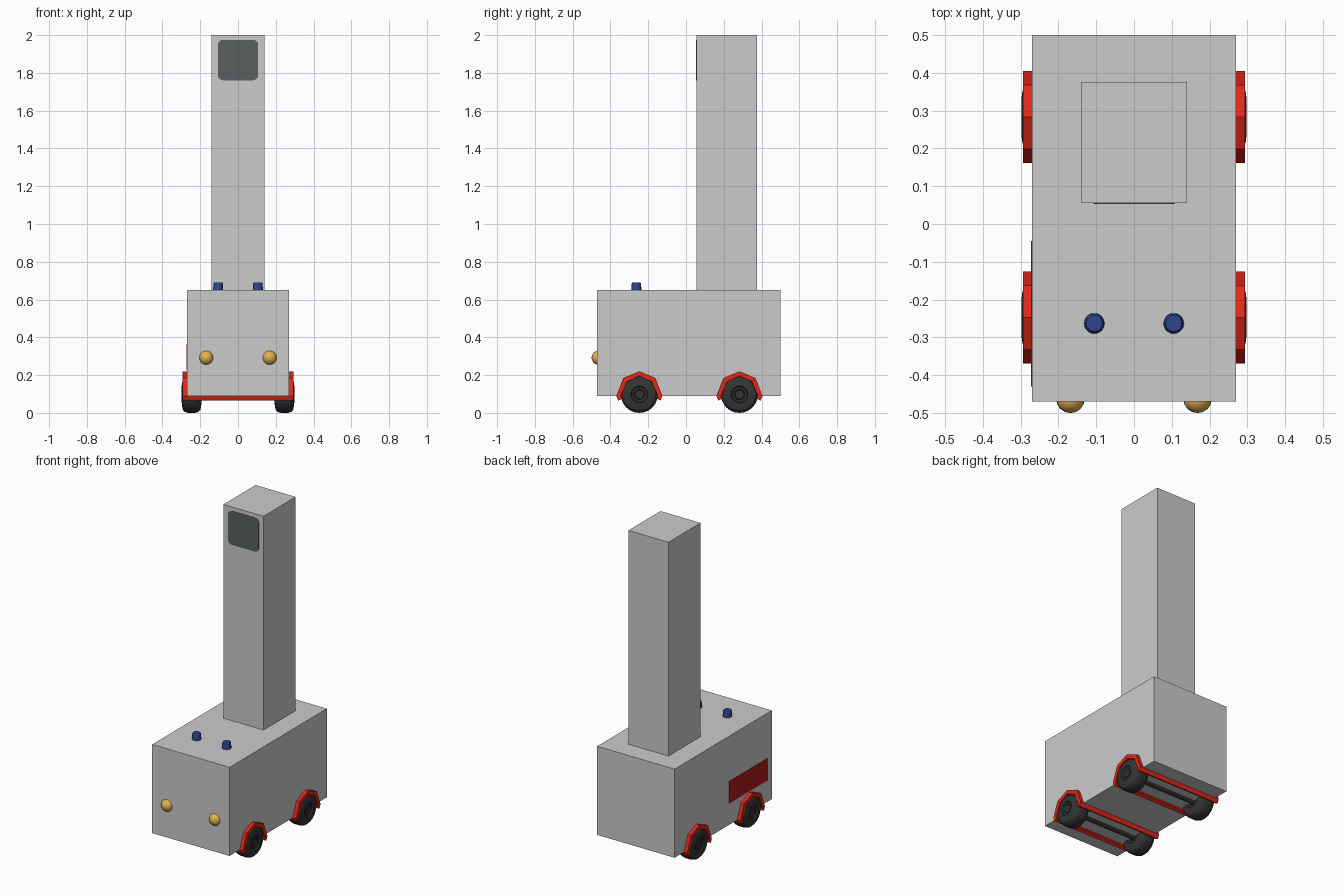
import bpy, bmesh, math
from mathutils import Matrix

if "Cube" in bpy.data.objects:
    bpy.data.objects.remove(bpy.data.objects["Cube"])


def material(name, rgb):
    m = bpy.data.materials.new(name)
    m.diffuse_color = (*rgb, 1)
    m.use_nodes = True
    m.node_tree.nodes["Principled BSDF"].inputs["Base Color"].default_value = m.diffuse_color
    return m


RED = material("red", (0.75, 0.02, 0.01))
DARK_RED = material("panel_red", (0.45, 0.01, 0.01))
BLACK = material("rubber", (0.035, 0.035, 0.035))
GOLD = material("amber", (0.75, 0.45, 0.08))
BLUE = material("blue", (0.03, 0.06, 0.28))
GLASS = material("screen_grey", (0.10, 0.12, 0.115))


def finish(name, bm, mat=None, smooth=None):
    bmesh.ops.recalc_face_normals(bm, faces=bm.faces)
    me = bpy.data.meshes.new(name)
    bm.to_mesh(me)
    bm.free()
    ob = bpy.data.objects.new(name, me)
    bpy.context.collection.objects.link(ob)
    if mat:
        me.materials.append(mat)
    if smooth:
        bpy.ops.object.select_all(action='DESELECT')
        ob.select_set(True)
        bpy.context.view_layer.objects.active = ob
        bpy.ops.object.shade_smooth_by_angle(angle=math.radians(smooth))
    return ob


def box(name, lo, hi, mat=None):
    bm = bmesh.new()
    bmesh.ops.create_cube(bm, size=1)
    for v in bm.verts:
        v.co = [(a + b) / 2 + c * (b - a) for a, b, c in zip(lo, hi, v.co)]
    return finish(name, bm, mat)


def extrude(name, points, vec, mat):
    bm = bmesh.new()
    face = bm.faces.new([bm.verts.new(p) for p in points])
    res = bmesh.ops.extrude_face_region(bm, geom=[face], use_keep_orig=True)
    verts = [e for e in res["geom"] if isinstance(e, bmesh.types.BMVert)]
    bmesh.ops.translate(bm, verts=verts, vec=vec)
    return finish(name, bm, mat)


def lathe(name, profile, loc, mat, axis='Z', steps=24, smooth=30):
    """Spin (radius, height) points around the given axis."""
    bm = bmesh.new()
    vs = [bm.verts.new((r, 0, h)) for r, h in profile]
    edges = [bm.edges.new(p) for p in zip(vs, vs[1:])]
    bmesh.ops.spin(bm, geom=vs + edges, cent=(0, 0, 0), axis=(0, 0, 1),
                   angle=math.tau, steps=steps, use_duplicate=False)
    bmesh.ops.remove_doubles(bm, verts=bm.verts, dist=1e-5)
    rot = Matrix.Rotation(math.pi / 2, 4, 'Y') if axis == 'X' else Matrix()
    bm.transform(Matrix.Translation(loc) @ rot)
    return finish(name, bm, mat, smooth)


# Body and tower
box("body", (-0.27, -0.47, 0.09), (0.27, 0.50, 0.65))
box("tower", (-0.14, 0.055, 0.65), (0.14, 0.375, 2.0))

# Rounded screen on the tower front
r, hw, hh, zc = 0.027, 0.107, 0.107, 1.868
outline = []
for i, (sx, sz) in enumerate([(1, 1), (-1, 1), (-1, -1), (1, -1)]):
    for k in range(6):
        a = math.pi / 2 * (i + k / 5)
        outline.append((sx * (hw - r) + r * math.cos(a), 0.053,
                        zc + sz * (hh - r) + r * math.sin(a)))
extrude("screen", outline, (0, 0.004, 0), GLASS)

# Red panel on the left side
box("side_panel", (-0.272, -0.43, 0.226), (-0.268, -0.045, 0.365), DARK_RED)

# Headlights and top buttons
for s, side in ((-1, "left"), (1, "right")):
    bm = bmesh.new()
    bmesh.ops.create_uvsphere(bm, u_segments=16, v_segments=10, radius=0.038)
    bmesh.ops.translate(bm, verts=bm.verts, vec=(s * 0.168, -0.462, 0.292))
    finish(f"headlight_{side}", bm, GOLD, 40)
    lathe(f"button_{side}",
          [(0, 0), (0.027, 0), (0.025, 0.034), (0.021, 0.04), (0, 0.04)],
          (s * 0.105, -0.263, 0.65), BLUE, steps=20)

# Fender arches running across the body, with wheels and axles
half_outer = [(0.085, 0.185), (0.122, 0.09), (0.112, 0.065)]
half_inner = [(0.092, 0.075), (0.098, 0.09), (0.066, 0.165)]
right = half_outer + half_inner
arch = ([(0, 0.22)] + right + [(0, 0.195)]
        + [(-y, z) for y, z in reversed(right)])
half_tyre = [(0, 0.044), (0.022, 0.044), (0.025, 0.047), (0.029, 0.043),
             (0.040, 0.045), (0.045, 0.0525), (0.065, 0.050), (0.084, 0.045),
             (0.093, 0.036), (0.098, 0.018)]
tyre = half_tyre + [(rad, -h) for rad, h in reversed(half_tyre)]

for yc, end in ((-0.247, "front"), (0.283, "rear")):
    extrude(f"fender_{end}", [(-0.293, yc + y, z) for y, z in arch],
            (0.586, 0, 0), RED)
    lathe(f"axle_{end}", [(0, -0.21), (0.02, -0.21), (0.02, 0.21), (0, 0.21)],
          (0, yc, 0.098), BLACK, 'X', 16)
    for s, side in ((-1, "left"), (1, "right")):
        lathe(f"wheel_{end}_{side}", tyre, (s * 0.2455, yc, 0.098), BLACK, 'X')
